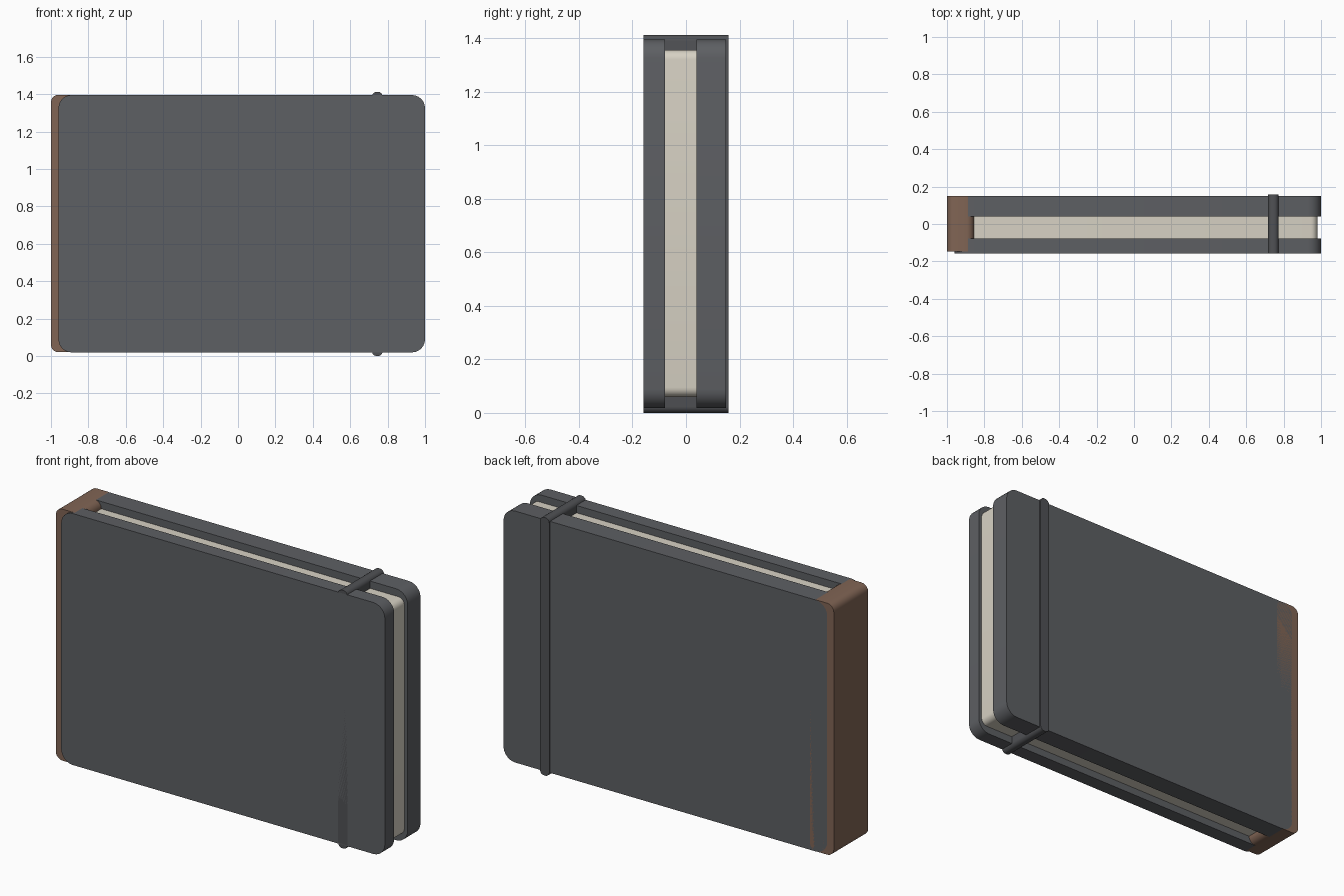
import bpy, bmesh
from math import cos, sin, pi

if "Cube" in bpy.data.objects:
    bpy.data.objects.remove(bpy.data.objects["Cube"])


def material(name, color):
    m = bpy.data.materials.new(name)
    m.diffuse_color = color
    m.use_nodes = True
    m.node_tree.nodes["Principled BSDF"].inputs["Base Color"].default_value = m.diffuse_color
    return m


def slab(name, x, y, z, r, mat, steps=6):
    """Rounded rectangle in the xz plane, extruded along y."""
    centres = [(x[1] - r, z[1] - r), (x[0] + r, z[1] - r),
               (x[0] + r, z[0] + r), (x[1] - r, z[0] + r)]
    bm = bmesh.new()
    verts = []
    for q, (cx, cz) in enumerate(centres):
        for i in range(steps + 1):
            a = (q + i / steps) * pi / 2
            verts.append(bm.verts.new((cx + r * cos(a), y[0], cz + r * sin(a))))
    face = bm.faces.new(verts)
    ext = bmesh.ops.extrude_face_region(bm, geom=[face])
    moved = [v for v in ext["geom"] if isinstance(v, bmesh.types.BMVert)]
    bmesh.ops.translate(bm, verts=moved, vec=(0, y[1] - y[0], 0))
    bmesh.ops.recalc_face_normals(bm, faces=bm.faces)
    me = bpy.data.meshes.new(name)
    bm.to_mesh(me)
    bm.free()
    ob = bpy.data.objects.new(name, me)
    bpy.context.collection.objects.link(ob)
    me.materials.append(mat)
    bpy.ops.object.select_all(action='DESELECT')
    ob.select_set(True)
    bpy.context.view_layer.objects.active = ob
    bpy.ops.object.shade_smooth_by_angle(angle=pi / 6)
    return ob


dark = material("cover_grey", (0.11, 0.115, 0.125, 1))
band = material("band_grey", (0.08, 0.083, 0.09, 1))
brown = material("spine_brown", (0.22, 0.13, 0.09, 1))
cream = material("paper_cream", (0.68, 0.64, 0.55, 1))

# Covers
slab("front_cover", (-0.96, 1.0), (-0.158, -0.078), (0.019, 1.395), 0.07, dark)
slab("back_cover", (-0.96, 1.0), (0.039, 0.15), (0.019, 1.395), 0.07, dark)
# Page block between the covers
slab("pages", (-0.93, 0.98), (-0.079, 0.04), (0.06, 1.355), 0.035, cream)
# Spine
slab("spine", (-1.0, -0.855), (-0.147, 0.15), (0.02, 1.396), 0.04, brown)
# Elastic closure band
slab("elastic_band", (0.717, 0.773), (-0.158, 0.158), (0.0, 1.412), 0.024, band)
